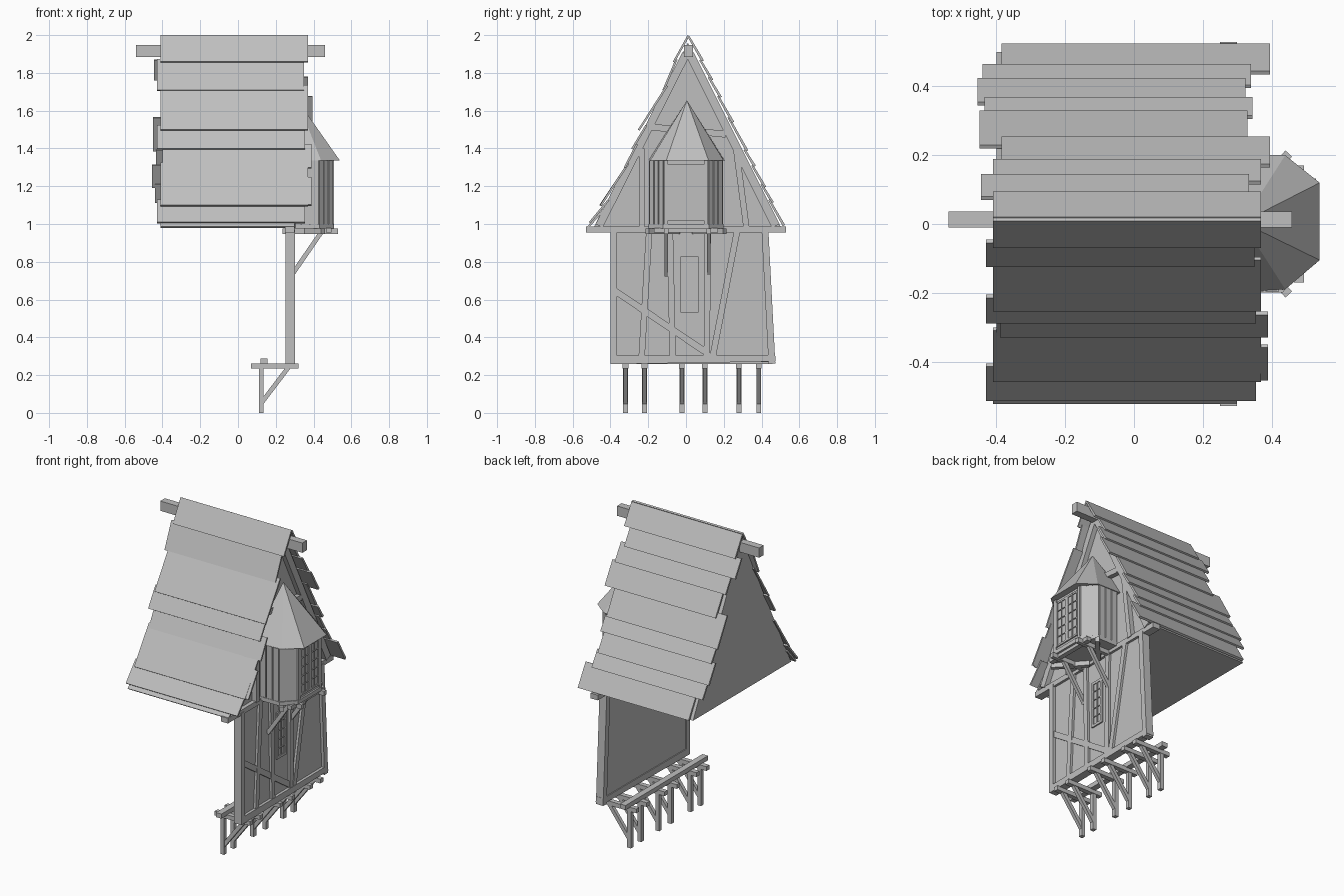
import bpy, bmesh, math
from mathutils import Vector

GREY = bpy.data.materials.new("plain grey")
GREY.diffuse_color = (0.52, 0.52, 0.52, 1)


def mesh_object(name, bm):
    bmesh.ops.recalc_face_normals(bm, faces=bm.faces)
    me = bpy.data.meshes.new(name)
    bm.to_mesh(me)
    bm.free()
    me.materials.append(GREY)
    ob = bpy.data.objects.new(name, me)
    bpy.context.collection.objects.link(ob)
    return ob


def prism(name, pts, axis, a, b):
    """Extrude a 2D outline along an axis from a to b."""
    place = {'x': lambda p, t: (t, p[0], p[1]),
             'y': lambda p, t: (p[0], t, p[1]),
             'z': lambda p, t: (p[0], p[1], t)}[axis]
    bm = bmesh.new()
    lo = [bm.verts.new(place(p, a)) for p in pts]
    hi = [bm.verts.new(place(p, b)) for p in pts]
    n = len(pts)
    bm.faces.new(lo)
    bm.faces.new(hi)
    for i in range(n):
        j = (i + 1) % n
        bm.faces.new((lo[i], lo[j], hi[j], hi[i]))
    return mesh_object(name, bm)


def box(name, x, y, z):
    return prism(name, [(x[0], y[0]), (x[1], y[0]), (x[1], y[1]), (x[0], y[1])], 'z', z[0], z[1])


def bar(name, p, q, width, axis, a, b):
    """Straight timber between two 2D points, extruded along an axis."""
    p, q = Vector(p), Vector(q)
    d = (q - p).normalized()
    n = Vector((-d.y, d.x)) * width / 2
    return prism(name, [p + n, q + n, q - n, p - n], axis, a, b)


# Solid attic under the roof boards, closed at both ends and below
prism("attic_body", [(-0.485, 0.988), (0.50, 0.988), (0.01, 1.96)], 'x', -0.40, 0.275)

# Front roof boards, each with its own tilt: outer (y, z) top and bottom, x start and end
FRONT = [(0.008, 2.0, -.07, 1.86, -.41, .37), (-.055, 1.875, -.125, 1.71, -.43, .35),
         (-.105, 1.735, -.255, 1.50, -.41, .37), (-.215, 1.525, -.29, 1.40, -.43, .355),
         (-.265, 1.425, -.33, 1.30, -.39, .39), (-.31, 1.325, -.46, 1.10, -.41, .37),
         (-.36, 1.25, -.455, 1.102, -.39, .39), (-.415, 1.13, -.515, 1.01, -.43, .355),
         (-.44, 1.08, -.525, 0.985, -.41, .30)]
for y0, z0, y1, z1, x0, x1 in FRONT:
    bar("front_roof_board", (y0 + .005, z0 - .003), (y1 + .005, z1 - .003), 0.011, 'x', x0, x1)

# Back roof boards: y near ridge, y near eave, x start, x end
BACK = [(.03, .095, -.41, .37), (.09, .145, -.445, .335), (.135, .19, -.41, .37),
        (.185, .255, -.385, .395), (.24, .33, -.45, .33), (.325, .37, -.435, .345),
        (.365, .425, -.455, .325), (.415, .465, -.44, .34), (.455, .525, -.385, .395)]
RIDGE = Vector((0.01, 1.988))
SLOPE = (RIDGE.y - 0.985) / 0.495
NORMAL = Vector((SLOPE, 1)).normalized()
for y0, y1, x0, x1 in BACK:
    top, low = [Vector((y - .02, RIDGE.y - SLOPE * (y - .03))) for y in (y0, y1)]
    prism("back_roof_board", [top, low + NORMAL * 0.008, low + NORMAL * 0.022, top + NORMAL * 0.011],
          'x', x0, x1)

# Ridge beam and jetty beam
box("ridge_beam", (-0.54, 0.46), (-0.01, 0.036), (1.885, 1.947))
box("jetty_beam", (0.25, 0.30), (-0.53, 0.53), (0.955, 0.988))

# Upper gable frame
G = (0.27, 0.305)
bar("gable_rafter_front", (-0.46, 0.99), (0.0, 1.90), 0.042, 'x', *G)
bar("gable_rafter_back", (0.475, 0.99), (0.02, 1.90), 0.045, 'x', *G)
bar("gable_collar", (-0.20, 1.515), (0.21, 1.475), 0.035, 'x', *G)
bar("gable_post_front", (-0.235, 0.98), (-0.235, 1.40), 0.03, 'x', *G)
bar("gable_post_back", (0.32, 0.98), (0.265, 1.40), 0.032, 'x', *G)

# Lower wall panel and its timber frame
prism("lower_wall", [(-0.39, 0.27), (0.46, 0.27), (0.425, 0.98), (-0.39, 0.98)], 'x', 0.258, 0.285)
W = (0.252, 0.303)
bar("corner_post_front", (-0.382, 0.26), (-0.382, 0.97), 0.035, 'x', *W)
bar("corner_post_back", (0.455, 0.26), (0.418, 0.97), 0.036, 'x', *W)
prism("wall_sill", [(-0.395, 0.258), (0.475, 0.272), (0.472, 0.308), (-0.395, 0.303)], 'x', *W)
F = (0.275, 0.30)
for p, q in (((-0.235, 0.29), (-0.195, 0.96)), ((-0.07, 0.29), (-0.085, 0.96)),
             ((0.11, 0.29), (0.115, 0.96)), ((0.14, 0.29), (0.27, 0.96))):
    bar("wall_stud", p, q, 0.033, 'x', *F)
bar("wall_brace", (-0.375, 0.645), (0.10, 0.325), 0.035, 'x', 0.275, 0.297)


def lattice(name, x, y, z, cols, rows, frame):
    """Glass plate facing +x with frame and glazing bars."""
    box(name + "_glass", (x - 0.002, x + 0.003), y, z)
    for i in range(cols + 1):
        w = frame if i in (0, cols) else 0.005
        c = y[0] + (y[1] - y[0]) * i / cols
        box(name + "_upright", (x, x + 0.009), (c - w / 2, c + w / 2), (z[0] - frame / 2, z[1] + frame / 2))
    for i in range(rows + 1):
        w = frame if i in (0, rows) else 0.005
        c = z[0] + (z[1] - z[0]) * i / rows
        box(name + "_crossbar", (x, x + 0.008), y, (c - w / 2, c + w / 2))


lattice("lower_window", 0.287, (-0.022, 0.058), (0.54, 0.82), 2, 5, 0.016)

# Oriel body with boarded sides
PLAN = [(0.29, -0.19), (0.425, -0.19), (0.498, -0.115), (0.498, 0.115), (0.425, 0.19), (0.29, 0.19)]
prism("oriel_body", PLAN, 'z', 0.985, 1.335)
for i in (0, 1, 3, 4):
    a, b = Vector(PLAN[i]), Vector(PLAN[i + 1])
    d = (b - a).normalized()
    out = Vector((d.y, -d.x)) * 0.007
    for k in range(3):
        p = a + (b - a) * k / 3 + d * 0.003
        q = a + (b - a) * (k + 1) / 3 - d * 0.003
        prism("oriel_board", [p, q, q + out, p + out], 'z', 0.985, 1.335)
lattice("oriel_window_front", 0.499, (-0.09, -0.006), (1.025, 1.31), 2, 5, 0.012)
lattice("oriel_window_back", 0.499, (0.006, 0.09), (1.025, 1.31), 2, 5, 0.012)
for s in (-1, 1):
    box("oriel_corner_post", (0.49, 0.507), (s * 0.106 - 0.01, s * 0.106 + 0.01), (0.985, 1.335))
prism("oriel_floor", [(0.29 + (x - 0.29) * 1.05, y * 1.05) for x, y in PLAN], 'z', 0.975, 1.0)

# Faceted oriel roof
bm = bmesh.new()
rim = [bm.verts.new((x, y, 1.335)) for x, y in
       [(0.25, -0.2), (0.44, -0.19), (0.54, -0.105), (0.54, 0.12), (0.44, 0.2), (0.25, 0.205)]]
apex = bm.verts.new((0.315, 0.005, 1.655))
bm.faces.new(rim)
for i in range(len(rim)):
    bm.faces.new((rim[i], rim[(i + 1) % len(rim)], apex))
mesh_object("oriel_roof", bm)

# Oriel joists and brackets
for y in (-0.105, 0.12):
    box("oriel_joist", (0.235, 0.53), (y - 0.012, y + 0.012), (0.948, 0.977))
    bar("oriel_bracket", (0.285, 0.73), (0.44, 0.955), 0.024, 'y', y - 0.01, y + 0.01)
for s in (-1, 1):
    bar("oriel_diagonal_joist", (0.30, s * 0.04), (0.45, s * 0.205), 0.026, 'z', 0.946, 0.977)
bar("oriel_cross_joist", (0.48, -0.17), (0.48, 0.17), 0.03, 'z', 0.955, 0.98)

# Base: trestles carrying the wall
for y in (-0.32, -0.22, -0.022, 0.10, 0.28, 0.385):
    t = (y - 0.013, y + 0.013)
    box("base_post", (0.11, 0.135), t, (0, 0.24))
    box("base_joist", (0.07, 0.32), (t[0] - 0.002, t[1] + 0.002), (0.235, 0.262))
    bar("base_brace", (0.122, 0.05), (0.27, 0.245), 0.024, 'y', t[0] + 0.002, t[1] - 0.002)
box("base_rail", (0.118, 0.157), (-0.39, 0.44), (0.258, 0.287))
